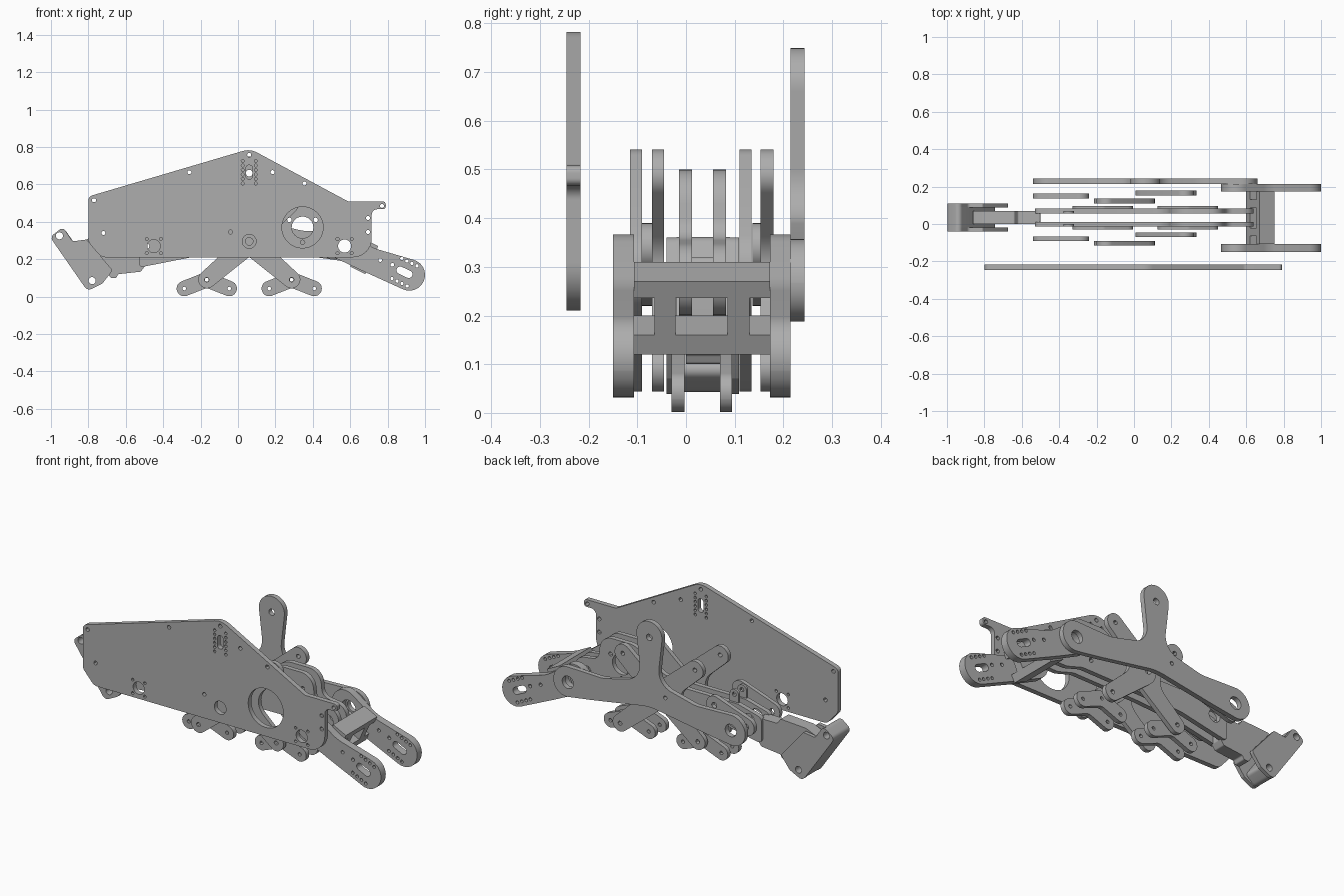
import bpy
import math
from mathutils import Vector

if "Cube" in bpy.data.objects:
    bpy.data.objects.remove(bpy.data.objects["Cube"])

GREY = (0.42, 0.42, 0.42, 1)
grey = bpy.data.materials.new("plain grey")
grey.use_nodes = True
grey.diffuse_color = GREY
grey.node_tree.nodes["Principled BSDF"].inputs["Base Color"].default_value = GREY


def rounded(points, steps=8):
    """Closed outline from (x, z, corner radius) points."""
    out = []
    for i, (x, z, r) in enumerate(points):
        p = Vector((x, z))
        a = Vector(points[i - 1][:2]) - p
        b = Vector(points[(i + 1) % len(points)][:2]) - p
        half = a.angle(b) / 2
        if r == 0 or half > 1.55:
            out.append(p)
            continue
        t = min(r / math.tan(half), 0.495 * min(a.length, b.length))
        a.normalize()
        b.normalize()
        centre = p + (a + b).normalized() * t / math.cos(half)
        u, v = p + a * t - centre, p + b * t - centre
        turn = math.pi - 2 * half
        for k in range(steps + 1):
            f = k / steps
            out.append(centre + (u * math.sin((1 - f) * turn) + v * math.sin(f * turn)) / math.sin(turn))
    return out


def link(path, bend=0.05):
    """Round-ended bar of varying half width along (x, z, half width) points."""
    pts = [Vector(p[:2]) for p in path]
    dirs = [(b - a).normalized() for a, b in zip(pts, pts[1:])]
    left, right = [], []
    last = len(path) - 1
    for i, (p, (_, _, r)) in enumerate(zip(pts, path)):
        d0, d1 = dirs[max(i - 1, 0)], dirs[min(i, last - 1)]
        d = (d0 + d1).normalized()
        side = Vector((-d.y, d.x)) * r / d.dot(d1)
        shift = d * r * ((i == last) - (i == 0))
        corner = r * 0.99 if i in (0, last) else bend
        left.append((*(p + shift + side), corner))
        right.append((*(p + shift - side), corner))
    return rounded(left + right[::-1])


def circle(x, z, r, n=24):
    return [Vector((x + r * math.cos(k * math.tau / n), z + r * math.sin(k * math.tau / n))) for k in range(n)]


def plate(name, y0, y1, outline, holes=()):
    """Flat part cut in the xz plane, from y0 to y1, with holes."""
    curve = bpy.data.curves.new(name, "CURVE")
    curve.dimensions = "2D"
    curve.fill_mode = "BOTH"
    curve.extrude = (y1 - y0) / 2
    for loop in [outline, *holes]:
        spline = curve.splines.new("POLY")
        spline.points.add(len(loop) - 1)
        for point, co in zip(spline.points, loop):
            point.co = (co[0], co[1], 0, 1)
        spline.use_cyclic_u = True
    curve.materials.append(grey)
    obj = bpy.data.objects.new(name, curve)
    bpy.context.collection.objects.link(obj)
    obj.location.y = (y0 + y1) / 2
    obj.rotation_euler.x = math.pi / 2
    bpy.ops.object.select_all(action="DESELECT")
    obj.select_set(True)
    bpy.context.view_layer.objects.active = obj
    bpy.ops.object.convert(target="MESH")
    bpy.ops.object.shade_smooth_by_angle(angle=math.radians(30))


def small(points, r=0.011):
    return [circle(x, z, r, 12) for x, z in points]


PIVOT, FRONT_AXLE, REAR_AXLE, WHEEL = (0.06, 0.295), (0.57, 0.27), (-0.45, 0.27), (0.345, 0.37)

# Tall side plate with its drilled pattern
holes = [circle(*PIVOT, 0.037), circle(*FRONT_AXLE, 0.035), circle(*REAR_AXLE, 0.035),
         circle(*WHEEL, 0.11, 40), link([(0.06, 0.645, 0.018), (0.06, 0.685, 0.018)])]
holes += small([(-0.77, 0.515), (-0.26, 0.665), (0.06, 0.757), (0.185, 0.665), (0.355, 0.605),
                (0.77, 0.485), (0.695, 0.42), (0.695, 0.345), (-0.72, 0.34), (-0.04, 0.345)])
holes += small([(x, 0.605 + 0.024 * k) for x in (0.025, 0.095) for k in range(6)], 0.008)
holes += small([(cx + dx, cz + dz) for cx, cz in (FRONT_AXLE, REAR_AXLE)
                for dx in (-0.038, 0.038) for dz in (-0.038, 0.038)], 0.008)
plate("side_plate", -0.245, -0.217, rounded([
    (-0.8, 0.535, 0.03), (0.065, 0.79, 0.1), (0.59, 0.508, 0.03), (0.79, 0.508, 0.015),
    (0.79, 0.467, 0.015), (0.715, 0.467, 0.03), (0.715, 0.21, 0.1), (-0.73, 0.21, 0.05),
    (-0.8, 0.29, 0.05)]), holes)

# Three-lobed plate on the other side
plate("lobed_plate", 0.215, 0.243, rounded([
    (-0.03, 0.75, 0.089), (0.15, 0.75, 0.089), (0.11, 0.41, 0.1), (0.35, 0.35, 0.2),
    (0.66, 0.36, 0.089), (0.66, 0.175, 0.089), (0.42, 0.21, 0.2), (0.06, 0.27, 0.3),
    (-0.3, 0.21, 0.2), (-0.54, 0.175, 0.089), (-0.54, 0.36, 0.089), (-0.23, 0.35, 0.2),
    (0.01, 0.41, 0.1)]),
    [circle(*FRONT_AXLE, 0.035), circle(*REAR_AXLE, 0.035), circle(0.06, 0.66, 0.018)]
    + small([(-0.04, 0.345)]))

# Pair of front arms with slots and hole rows
along = Vector((0.9, -0.436))
across = Vector((0.436, 0.9))
slot_mid = Vector((0.89, 0.13))
arm_holes = [circle(*FRONT_AXLE, 0.045),
             link([(*(slot_mid - along * 0.025), 0.02), (*(slot_mid + along * 0.025), 0.02)])]
arm_holes += small([slot_mid + along * (0.03 * k - 0.045) + across * s
                    for k in range(4) for s in (-0.06, 0.06)], 0.009)
arm_holes += small([(0.76, 0.195), (0.825, 0.17)], 0.01)
for name, y0, y1 in (("right", -0.15, -0.107), ("left", 0.173, 0.215)):
    plate(f"{name}_front_arm", y0, y1,
          link([(0.555, 0.28, 0.09), (0.69, 0.2, 0.067), (0.91, 0.118, 0.09)], 0.2), arm_holes)

# Slanted cross piece with windows, between the arms
foot_in, foot_out = Vector((0.6, 0.16)), Vector((0.68, 0.12))
rise = Vector((0.07, 0.15))


def cross_part(name, y0, y1, f0, f1):
    plate(name, y0, y1, [foot_in + rise * f0, foot_out + rise * f0, foot_out + rise * f1, foot_in + rise * f1])


cross_part("cross_lower_rail", -0.107, 0.173, 0, 0.27)
cross_part("cross_upper_rail", -0.107, 0.173, 0.77, 1)
cross_part("cross_right_post", -0.065, -0.022, 0.27, 0.77)
cross_part("cross_left_post", 0.085, 0.13, 0.27, 0.77)

# Bent scissor links: one pair opening to each side of the pivot
for name, sign, spans in (("rear", -1, ((-0.115, -0.09), (0.11, 0.135))),
                          ("front", 1, ((-0.07, -0.045), (0.153, 0.18)))):
    top = (0.06 + sign * 0.21, 0.49)
    low = (0.06 + sign * 0.227, 0.09)
    for y0, y1 in spans:
        plate(f"{name}_scissor_link", y0, y1,
              link([(*top, 0.05), (0.06 - sign * 0.015, 0.295, 0.058), (*low, 0.045)], 0.09),
              [circle(*PIVOT, 0.02), *small([top, low], 0.012)])
    # Feet hanging from the lower ends
    toes = [(low[0] - 0.12, 0.043), low, (low[0] + 0.12, 0.043)]
    for y0, y1 in ((-0.03, -0.003), (0.07, 0.095)):
        plate(f"{name}_foot", y0, y1, link([(*p, 0.041) for p in toes], 0.04), small(toes, 0.01))

# Short rear links
for y0, y1 in ((-0.09, -0.067), (0.137, 0.162)):
    ends = [(-0.49, 0.27), (-0.29, 0.34)]
    plate("rear_short_link", y0, y1, link([(*p, 0.05) for p in ends]), small(ends, 0.016))

# Twin central plates with the round shoulder
for y0, y1 in ((-0.014, 0.012), (0.055, 0.082)):
    plate("central_plate", y0, y1, rounded([
        (-0.53, 0.155, 0.02), (-0.24, 0.212, 0.05), (0, 0.225, 0.1), (0.4, 0.23, 0.1),
        (0.5, 0.2, 0.1), (0.64, 0.2, 0.068), (0.64, 0.34, 0.068), (0.49, 0.36, 0.05),
        (0.475, 0.5, 0.125), (0.215, 0.5, 0.125), (0.17, 0.34, 0.1), (-0.38, 0.34, 0.05),
        (-0.53, 0.3, 0.03)]),
        [circle(*WHEEL, 0.058), circle(*FRONT_AXLE, 0.035), circle(*REAR_AXLE, 0.035),
         circle(*PIVOT, 0.02), *small([(0.275, 0.41), (0.415, 0.41), (0.345, 0.29)], 0.012)])
    plate("upright_lug", y0, y0 + 0.014, link([(-0.35, 0.32, 0.028), (-0.35, 0.382, 0.028)]),
          small([(-0.35, 0.382)], 0.012))

# Rear connector block joining the central plates to the tail
plate("rear_connector", 0, 0.07, rounded([
    (-0.87, 0.28, 0.01), (-0.7, 0.13, 0.01), (-0.68, 0.1, 0.01), (-0.65, 0.1, 0.01),
    (-0.64, 0.12, 0.01), (-0.52, 0.133, 0.01), (-0.5, 0.16, 0.01), (-0.5, 0.29, 0.01),
    (-0.62, 0.29, 0.01), (-0.64, 0.32, 0.01), (-0.8, 0.31, 0.01)]))

# Tail bracket: two cheeks and a web along the outer edge
tail_holes = [circle(-0.955, 0.325, 0.019), circle(-0.78, 0.085, 0.019)]
for y0, y1 in ((-0.04, -0.018), (0.088, 0.109)):
    plate("tail_cheek", y0, y1, rounded([
        (-1.005, 0.318, 0.025), (-0.935, 0.372, 0.025), (-0.885, 0.295, 0.02), (-0.81, 0.305, 0.01),
        (-0.67, 0.14, 0.015), (-0.725, 0.07, 0.01), (-0.805, 0.03, 0.03)]), tail_holes)
plate("tail_web", -0.02, 0.09, rounded([
    (-1.005, 0.318, 0.025), (-0.935, 0.372, 0.025), (-0.735, 0.085, 0.02), (-0.805, 0.03, 0.03)]),
    tail_holes)
